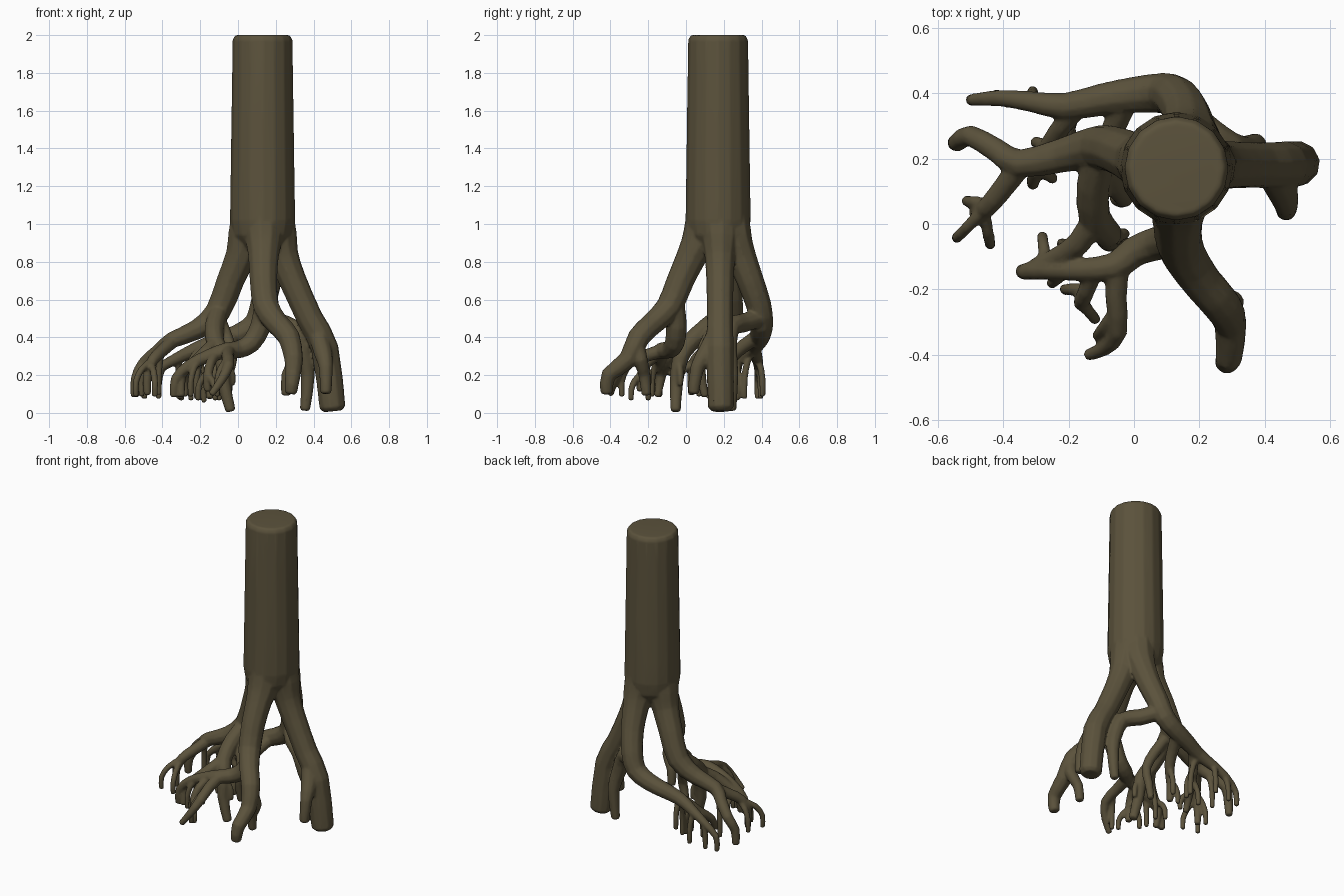
import bpy, bmesh, math
from mathutils import Vector

bark = bpy.data.materials.new("dark olive bark")
bark.diffuse_color = (0.105, 0.085, 0.045, 1)


def smooth_path(pts):
    """Insert one Catmull-Rom point between each pair of (x, y, z, radius) points."""
    p = [Vector(q) for q in pts]
    out = []
    for i in range(len(p) - 1):
        a, b, c, d = p[max(i - 1, 0)], p[i], p[i + 1], p[min(i + 2, len(p) - 1)]
        out += [b, (b + c) * 0.5625 - (a + d) * 0.0625]
    return out + [p[-1]]


def tube(bm, pts, sides, smooth=True):
    """Closed tapered tube along a path of (x, y, z, radius)."""
    path = smooth_path(pts) if smooth else [Vector(q) for q in pts]
    pos = [q.to_3d() for q in path]
    rad = [q[3] for q in path]
    if smooth:  # rounded tip
        end = (pos[-1] - pos[-2]).normalized()
        pos.append(pos[-1] + end * rad[-1] * 0.3)
        rad.append(rad[-1] * 0.72)
    u, prev = None, None
    for i, p in enumerate(pos):
        t = (pos[min(i + 1, len(pos) - 1)] - pos[max(i - 1, 0)]).normalized()
        u = t.orthogonal() if u is None else u - t * u.dot(t)
        u.normalize()
        v = t.cross(u)
        ring = [bm.verts.new(p + (u * math.cos(k * math.tau / sides) + v * math.sin(k * math.tau / sides)) * rad[i])
                for k in range(sides)]
        if prev is None:
            bm.faces.new(ring[::-1])
        else:
            for k in range(sides):
                j = (k + 1) % sides
                bm.faces.new((prev[k], prev[j], ring[j], ring[k]))
        prev = ring
    bm.faces.new(prev)


def hang(x, y, z, tx, ty, tz, r=0.021):
    """Fine root that leaves sideways, then droops to its tip."""
    return [(x, y, z, r), (x + (tx - x) * .65, y + (ty - y) * .65, z + (tz - z) * .25, r * .9),
            (tx, ty, z + (tz - z) * .6, r * .85), (tx, ty, tz, r * .75)]


bm = bmesh.new()

# trunk
tube(bm, [(.13, .17, .83, .06), (.13, .17, .88, .12), (.13, .17, .94, .16), (.13, .17, 1.02, .173),
          (.13, .17, 1.5, .166), (.13, .17, 1.975, .159), (.13, .17, 2.0, .145)], 16, False)

# right root with its side root
right_root = [
    [(.195, .175, 1.05, .1), (.215, .18, .93, .1), (.24, .18, .83, .083), (.29, .18, .7, .074), (.38, .18, .5, .071),
     (.46, .18, .34, .074), (.5, .185, .03, .07)],
    [(.42, .16, .42, .05), (.45, .11, .32, .05), (.465, .06, .24, .038), (.465, .04, .11, .031)],
]

# front root and its forks
front_root = [
    [(.13, .1, 1.05, .1), (.135, .08, .93, .1), (.135, .03, .83, .082), (.135, -.03, .7, .074), (.15, -.09, .56, .07),
     (.21, -.18, .47, .062), (.27, -.25, .4, .06), (.295, -.31, .28, .05), (.29, -.41, .2, .042), (.28, -.42, .11, .034)],
    [(.28, -.26, .37, .04), (.3, -.24, .28, .038), (.26, -.22, .2, .032), (.255, -.21, .1, .027)],
    [(.14, -.06, .57, .054), (.12, -.05, .46, .056), (.07, -.06, .37, .053), (0, -.085, .335, .048), (-.06, -.13, .33, .044),
     (-.16, -.14, .3, .036), (-.26, -.14, .25, .031), (-.33, -.145, .18, .027), (-.34, -.145, .09, .021)],
    [(-.05, -.12, .33, .038), (-.055, -.22, .3, .034), (-.05, -.33, .25, .03), (-.09, -.38, .17, .024), (-.14, -.4, .1, .019)],
]

# left root, its end forks and the inner root that drops to the ground
left_root = [
    [(.065, .175, 1.05, .1), (.045, .185, .93, .1), (.015, .195, .83, .083), (-.04, .22, .7, .074), (-.11, .235, .53, .068),
     (-.22, .21, .44, .054), (-.35, .185, .385, .044), (-.42, .225, .33, .037), (-.5, .27, .26, .033),
     (-.54, .25, .18, .029), (-.545, .25, .09, .024)],
    [(-.34, .19, .385, .038), (-.4, .11, .33, .034), (-.45, .05, .28, .031), (-.48, .03, .2, .025), (-.48, .03, .1, .02)],
    [(-.1, .22, .54, .05), (-.125, .12, .46, .052), (-.12, .02, .37, .05), (-.08, -.03, .29, .044),
     (-.075, -.05, .16, .036), (-.04, -.055, .015, .028)],
    [(-.12, .02, .37, .04), (-.17, -.06, .32, .037), (-.25, -.11, .25, .031), (-.3, -.13, .2, .027), (-.3, -.15, .09, .02)],
    [(-.1, .2, .5, .035), (-.06, .12, .4, .034), (-.03, .08, .3, .03), (-.05, .08, .2, .026), (-.05, .1, .09, .021)],
]

# back root: the long sweep to the left, and the fork that crosses behind the right root
back_root = [
    [(.16, .235, 1.05, .1), (.17, .25, .93, .1), (.17, .29, .83, .082), (.16, .34, .7, .073), (.13, .385, .57, .068),
     (.09, .4, .47, .063), (0, .395, .415, .056), (-.1, .38, .38, .05), (-.21, .36, .34, .042),
     (-.32, .375, .29, .032), (-.41, .385, .24, .026), (-.49, .38, .17, .02), (-.495, .38, .08, .017)],
    [(.13, .38, .5, .05), (.2, .3, .475, .052), (.29, .235, .45, .05), (.34, .225, .33, .046),
     (.37, .24, .2, .038), (.355, .24, .02, .028)],
    [(-.17, .36, .35, .034), (-.22, .3, .3, .031), (-.26, .24, .23, .029), (-.3, .16, .16, .025), (-.31, .12, .08, .019)],
    [(-.02, .39, .41, .04), (-.06, .3, .35, .037), (-.09, .23, .28, .033), (-.14, .18, .18, .027), (-.15, .16, .08, .021)],
]
for paths in (right_root, front_root, left_root, back_root):
    for pts in paths:
        tube(bm, pts, 10)

# fine hanging roots
for h in [
    (-.4, .385, .24, -.42, .395, .08), (-.32, .375, .29, -.31, .405, .09), (-.21, .35, .33, -.19, .31, .08),
    (-.24, .27, .26, -.19, .27, .07), (-.26, .24, .23, -.3, .25, .07), (-.29, .17, .18, -.25, .14, .07),
    (-.4, .22, .34, -.42, .24, .1), (-.45, .05, .28, -.54, -.04, .09), (-.46, .04, .26, -.44, -.06, .09),
    (-.44, .06, .28, -.51, .07, .09), (-.27, -.12, .24, -.28, -.04, .09), (-.2, -.14, .29, -.25, -.18, .09),
    (-.12, -.14, .31, -.16, -.24, .12, .03), (-.15, -.2, .22, -.21, -.2, .07), (-.16, -.24, .2, -.12, -.29, .07),
    (-.06, -.27, .28, -.11, -.34, .09), (-.1, .22, .25, -.1, .25, .07), (-.13, .19, .2, -.18, .2, .06),
    (-.08, -.04, .28, -.03, -.03, .15), (-.18, -.07, .31, -.22, -.06, .08),
]:
    tube(bm, hang(*h), 8)

# fuse trunk and roots into one grown skin
me = bpy.data.meshes.new("trunk_with_roots")
bm.to_mesh(me)
bm.free()
me.materials.append(bark)
ob = bpy.data.objects.new("trunk_with_roots", me)
bpy.context.collection.objects.link(ob)
bpy.context.view_layer.objects.active = ob
ob.select_set(True)
fuse = ob.modifiers.new("fuse", 'REMESH')
fuse.mode = 'VOXEL'
fuse.voxel_size = 0.007
soften = ob.modifiers.new("soften", 'SMOOTH')
soften.factor = 0.5
soften.iterations = 6
thin = ob.modifiers.new("thin", 'DECIMATE')
thin.ratio = 0.2
for m in ("fuse", "soften", "thin"):
    bpy.ops.object.modifier_apply(modifier=m)
bpy.ops.object.shade_smooth_by_angle(angle=math.radians(45))
